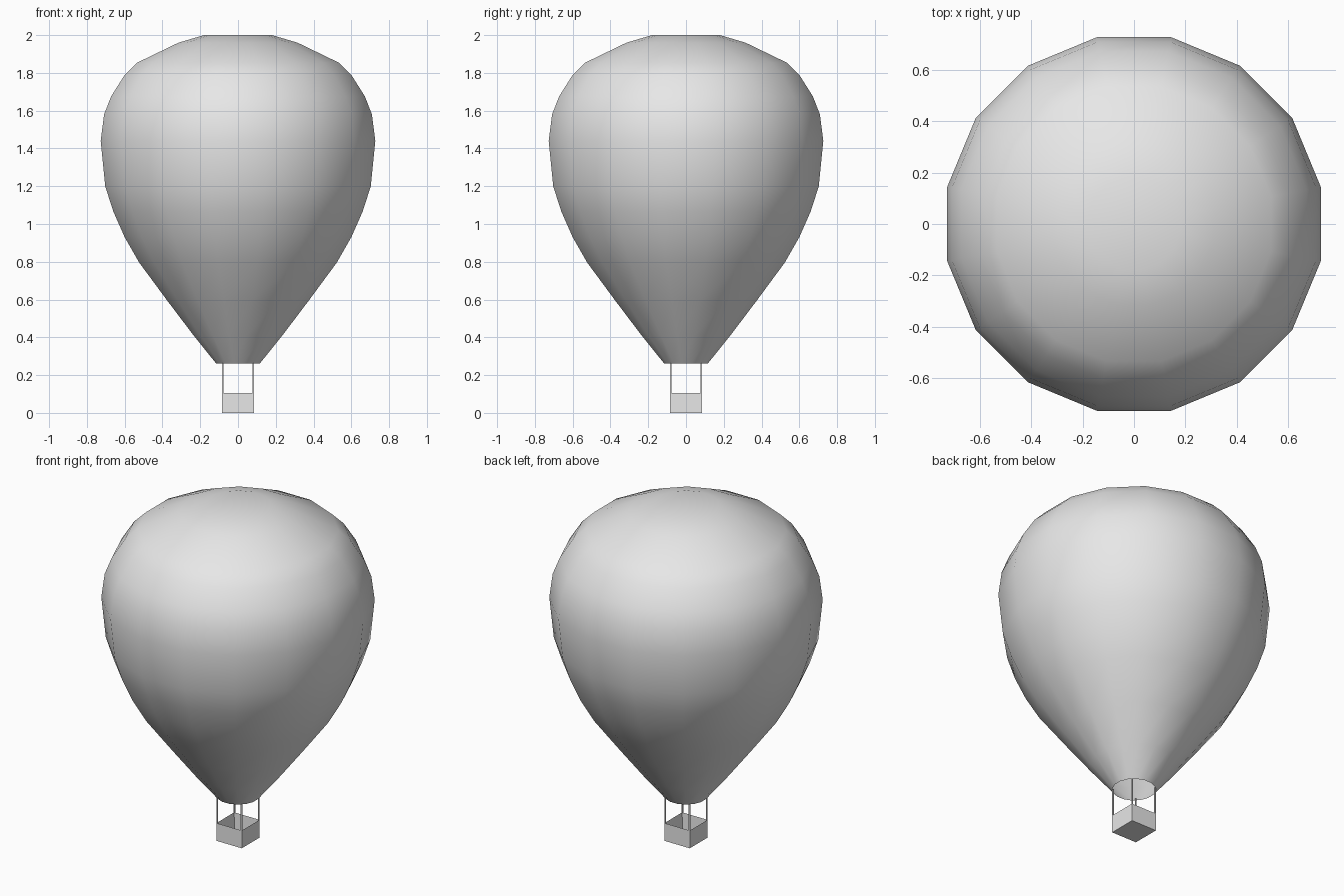
import bpy, bmesh
from math import cos, sin, pi
from mathutils import Vector

cube = bpy.data.objects.get("Cube")
if cube:
    bpy.data.objects.remove(cube, do_unlink=True)

grey = bpy.data.materials.new("light grey")
grey.use_nodes = True
COLOUR = (0.8, 0.8, 0.8, 1)
grey.diffuse_color = COLOUR
grey.node_tree.nodes["Principled BSDF"].inputs["Base Color"].default_value = COLOUR


def make_object(name, bm, smooth=False):
    bmesh.ops.recalc_face_normals(bm, faces=bm.faces)
    for face in bm.faces:
        face.smooth = smooth
    mesh = bpy.data.meshes.new(name)
    bm.to_mesh(mesh)
    bm.free()
    mesh.materials.append(grey)
    obj = bpy.data.objects.new(name, mesh)
    bpy.context.collection.objects.link(obj)
    return obj


# Envelope: sixteen-sided lathe, open at the mouth and capped at the crown
SIDES = 16
PROFILE = [(0.116, 0.262), (0.235, 0.41), (0.375, 0.595), (0.524, 0.797),
           (0.60, 0.93), (0.66, 1.066), (0.703, 1.20), (0.727, 1.44),
           (0.709, 1.58), (0.672, 1.675), (0.603, 1.785), (0.534, 1.854),
           (0.315, 1.96), (0.18, 2.0)]
bm = bmesh.new()
rings = []
for half_width, z in PROFILE:
    radius = half_width / cos(pi / SIDES)
    angles = [(i + 0.5) * 2 * pi / SIDES for i in range(SIDES)]
    rings.append([bm.verts.new((radius * cos(a), radius * sin(a), z)) for a in angles])
for low, high in zip(rings, rings[1:]):
    for i in range(SIDES):
        j = (i + 1) % SIDES
        bm.faces.new((low[i], low[j], high[j], high[i]))
bm.faces.new(rings[-1])
make_object("envelope", bm, smooth=True)

# Basket: open box with thin walls
HALF, HEIGHT, WALL = 0.084, 0.106, 0.006
bm = bmesh.new()
bmesh.ops.create_cube(bm, size=1)
for v in bm.verts:
    v.co = Vector((v.co.x * 2 * HALF, v.co.y * 2 * HALF, (v.co.z + 0.5) * HEIGHT))
bm.faces.ensure_lookup_table()
top = max(bm.faces, key=lambda f: f.calc_center_median().z)
bmesh.ops.inset_region(bm, faces=[top], thickness=WALL)
for v in top.verts:
    v.co.z = WALL * 1.5
make_object("basket", bm)

# Ropes: one slim post at each basket corner, up to the mouth
ROPE = 0.007
for side_x, x_name in ((1, "left"), (-1, "right")):
    for side_y, y_name in ((-1, "front"), (1, "back")):
        bm = bmesh.new()
        bmesh.ops.create_cube(bm, size=1)
        offset = HALF - ROPE / 2
        for v in bm.verts:
            v.co = Vector((v.co.x * ROPE + side_x * offset,
                           v.co.y * ROPE + side_y * offset,
                           HEIGHT + (v.co.z + 0.5) * (0.27 - HEIGHT)))
        make_object(f"rope_{y_name}_{x_name}", bm)
